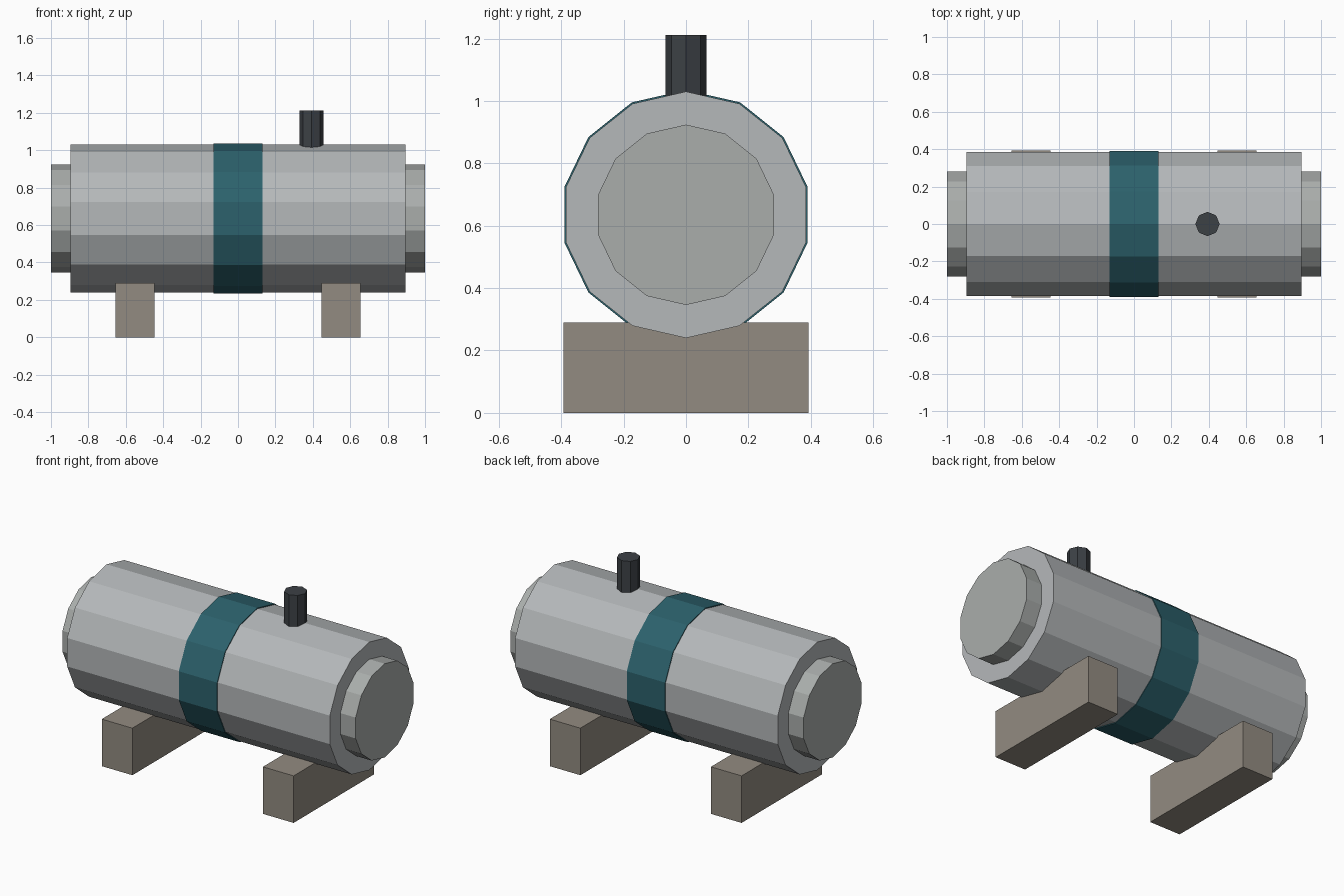
import bpy
from math import pi

if "Cube" in bpy.data.objects:
    bpy.data.objects.remove(bpy.data.objects["Cube"])

AXIS_Z = 0.635  # height of the tank axis


def material(name, rgb):
    m = bpy.data.materials.new(name)
    m.diffuse_color = (*rgb, 1)
    m.use_nodes = True
    m.node_tree.nodes["Principled BSDF"].inputs["Base Color"].default_value = m.diffuse_color
    return m


STEEL = material("pale steel", (0.46, 0.48, 0.49))
CAP = material("cap steel", (0.40, 0.42, 0.41))
TEAL = material("teal paint", (0.025, 0.12, 0.15))
DARK = material("dark metal", (0.045, 0.052, 0.06))
STONE = material("stone", (0.29, 0.26, 0.22))


def finish(name, mat):
    obj = bpy.context.object
    obj.name = name
    obj.data.materials.append(mat)
    bpy.ops.object.transform_apply(location=False, rotation=True, scale=True)


def drum(name, x0, x1, radius, mat):
    """14-sided cylinder lying along x, with one corner straight up."""
    bpy.ops.mesh.primitive_cylinder_add(
        vertices=14, radius=radius, depth=x1 - x0,
        location=((x0 + x1) / 2, 0, AXIS_Z), rotation=(0, pi / 2, 0))
    obj = bpy.context.object
    # make sure a corner points up whatever the primitive's start angle is
    for v in obj.data.vertices:
        v.co.x, v.co.y = v.co.y, -v.co.x
    finish(name, mat)


# tank body and the painted band around its middle
drum("tank_body", -0.896, 0.896, 0.395, STEEL)
drum("middle_band", -0.131, 0.131, 0.40, TEAL)

# end caps and support blocks, one per side
for side, s in (("left", -1), ("right", 1)):
    drum(side + "_end_cap", min(s * 0.86, s), max(s * 0.86, s), 0.289, CAP)
    bpy.ops.mesh.primitive_cube_add(size=1, location=(s * 0.55, 0, 0.145))
    bpy.context.object.scale = (0.209, 0.786, 0.29)
    finish(side + "_support_block", STONE)

# vent pipe on top
bpy.ops.mesh.primitive_cylinder_add(vertices=8, radius=0.065, depth=0.20,
                                    location=(0.393, 0, 1.112))
finish("vent_pipe", DARK)
